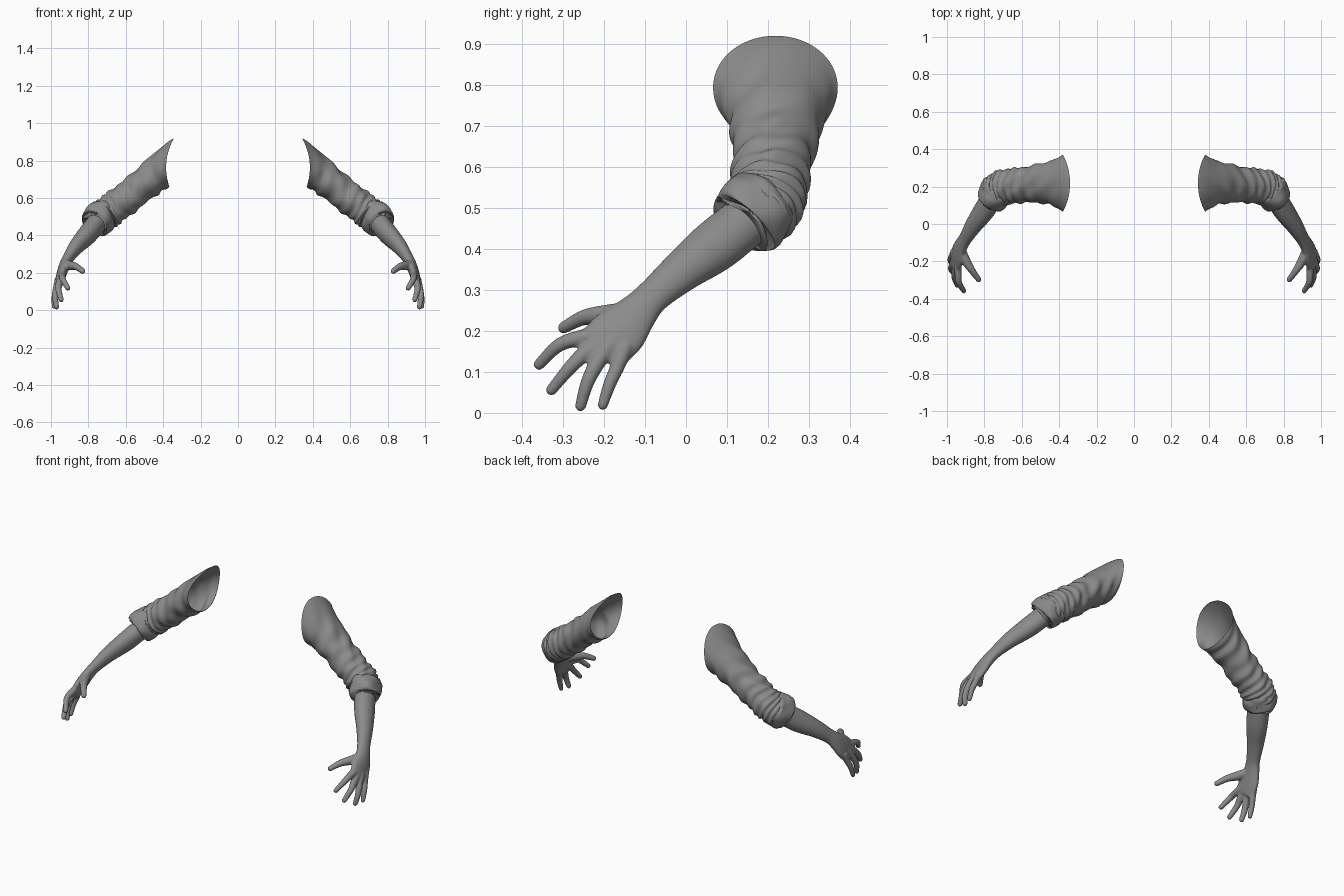
import bpy, bmesh
from math import sin, cos, pi, exp
from mathutils import Vector

cube = bpy.data.objects.get("Cube")
if cube:
    bpy.data.objects.remove(cube, do_unlink=True)

grey = bpy.data.materials.new("plain grey")
grey.use_nodes = True
colour = (0.26, 0.26, 0.26, 1)
grey.diffuse_color = colour
grey.node_tree.nodes["Principled BSDF"].inputs["Base Color"].default_value = colour


def spline(rows, t):
    """Smooth curve through rows of numbers, t from 0 to 1."""
    s = t * (len(rows) - 1)
    i = min(int(s), len(rows) - 2)
    u = s - i
    a, b, c, d = (rows[max(0, min(len(rows) - 1, k))] for k in range(i - 1, i + 3))
    return [0.5 * (2 * q + (r - p) * u + (2 * p - 5 * q + 4 * r - w) * u * u
                   + (3 * q - p - 3 * r + w) * u ** 3)
            for p, q, r, w in zip(a, b, c, d)]


def loft(bm, rows, ref, rings, sides, start=None, caps=True, fold=None):
    """Tube through rows of (x, y, z, half size along ref, half size across)."""
    ref = Vector(ref)
    loops = []
    for k in range(rings):
        t = k / (rings - 1)
        x, y, z, a, b = spline(rows, t)
        n = (Vector(spline(rows, min(1, t + 0.04))[:3])
             - Vector(spline(rows, max(0, t - 0.04))[:3])).normalized()
        if start:
            n = Vector(start).lerp(n, min(1, t * 3)).normalized()
        side = (ref - n * ref.dot(n)).normalized()
        up = n.cross(side)
        loop = []
        for j in range(sides):
            g = 2 * pi * j / sides
            out, along = fold(t, g) if fold else (0, 0)
            loop.append(bm.verts.new(Vector((x, y, z)) + side * cos(g) * (a + out)
                                     + up * sin(g) * (b + out) + n * along))
        loops.append(loop)
    for p, q in zip(loops, loops[1:]):
        for j in range(sides):
            m = (j + 1) % sides
            bm.faces.new((p[j], p[m], q[m], q[j]))
    if caps:
        bm.faces.new(loops[0][::-1])
        bm.faces.new(loops[-1])


def finish(bm, name, blend=False):
    """Make a smooth object, mirrored to the other side of the body."""
    bmesh.ops.recalc_face_normals(bm, faces=bm.faces)
    mesh = bpy.data.meshes.new(name)
    bm.to_mesh(mesh)
    bm.free()
    mesh.materials.append(grey)
    mesh.shade_smooth()
    ob = bpy.data.objects.new(name, mesh)
    bpy.context.collection.objects.link(ob)
    if blend:
        fuse = ob.modifiers.new("fuse", 'REMESH')
        fuse.mode = 'VOXEL'
        fuse.voxel_size = 0.005
        fuse.use_smooth_shade = True
        relax = ob.modifiers.new("relax", 'SMOOTH')
        relax.factor = 0.5
        relax.iterations = 6
    mirror = ob.modifiers.new("mirror", 'MIRROR')
    mirror.use_mirror_merge = False
    return ob


# Forearm running into the palm
bm = bmesh.new()
loft(bm, [(.735, .175, .49, .055, .062), (.80, .075, .41, .053, .065),
          (.86, -.01, .345, .042, .052), (.903, -.08, .285, .031, .043),
          (.925, -.118, .245, .029, .051), (.941, -.16, .2, .027, .068),
          (.952, -.205, .157, .021, .066), (.954, -.215, .147, .012, .05)],
     (1, -.2, .15), 50, 32)

# Thumb and fingers, each a tapering tube with a rounded tip
digits = [
    [(.93, -.13, .245, .027), (.897, -.2, .238, .025),
     (.865, -.25, .232, .019), (.83, -.298, .208, .015)],
    [(.942, -.19, .195, .02), (.94, -.255, .183, .02),
     (.937, -.31, .165, .017), (.91, -.358, .118, .014)],
    [(.95, -.19, .18, .02), (.955, -.245, .146, .02),
     (.96, -.283, .11, .017), (.945, -.328, .056, .014)],
    [(.957, -.18, .17, .02), (.968, -.213, .127, .02),
     (.978, -.24, .075, .017), (.97, -.257, .017, .014)],
    [(.962, -.145, .165, .019), (.97, -.165, .117, .018),
     (.981, -.186, .07, .016), (.983, -.203, .019, .013)],
]
for path in digits:
    loft(bm, [(x, y, z, r, r) for x, y, z, r in path], (1, 0, 0), 20, 16)
    bmesh.ops.create_uvsphere(bm, u_segments=16, v_segments=10, radius=path[-1][3])
    tip = bm.verts[:][-(16 * 9 + 2):]
    bmesh.ops.translate(bm, verts=tip, vec=path[-1][:3])
finish(bm, "forearm_and_hand", blend=True)


def sleeve_fold(t, g):
    """Slanted creases that tighten toward the elbow, and a curved shoulder rim."""
    ease = min(1, t * 4)
    crease = sin(2 * pi * (9 * t * t + 2 * t + 0.35 * sin(g + 0.8) + 0.12 * sin(3 * g)))
    cross = sin(2 * pi * (5 * t + 0.5 * cos(g - 0.6)) + 2 * sin(2 * g))
    out = ease * (0.0045 * crease * (0.5 + 0.5 * t) + 0.0035 * cross)
    return out, 0.028 * cos(g) ** 2 * max(0, 1 - t * 4)


# Creased sleeve, open at the shoulder
bm = bmesh.new()
loft(bm, [(.355, .218, .79, .152, .13), (.42, .22, .742, .124, .101),
          (.50, .217, .675, .105, .086), (.60, .208, .595, .094, .085),
          (.68, .2, .535, .093, .086), (.725, .185, .5, .092, .084),
          (.745, .163, .485, .082, .08)],
     (0, 1, 0), 90, 72, start=(1, 0, .1), caps=False, fold=sleeve_fold)
finish(bm, "sleeve")


def cuff_fold(t, g):
    """Soft lumps around the rolled band."""
    return 0.003 * sin(3 * g + 9 * t) + 0.002 * sin(5 * g - 6 * t), 0.006 * sin(2 * g + 1)


# Rolled cuff below the elbow, tucked in toward the forearm
bm = bmesh.new()
loft(bm, [(.712, .202, .522, .072, .08), (.72, .193, .513, .083, .092),
          (.732, .178, .5, .088, .096), (.745, .16, .485, .088, .099),
          (.757, .142, .468, .083, .096), (.76, .138, .464, .073, .086),
          (.756, .144, .47, .052, .062)],
     (1, 0, 0), 40, 64, start=(.5, -.65, -.57), caps=False,
     fold=cuff_fold)
finish(bm, "rolled_cuff")
